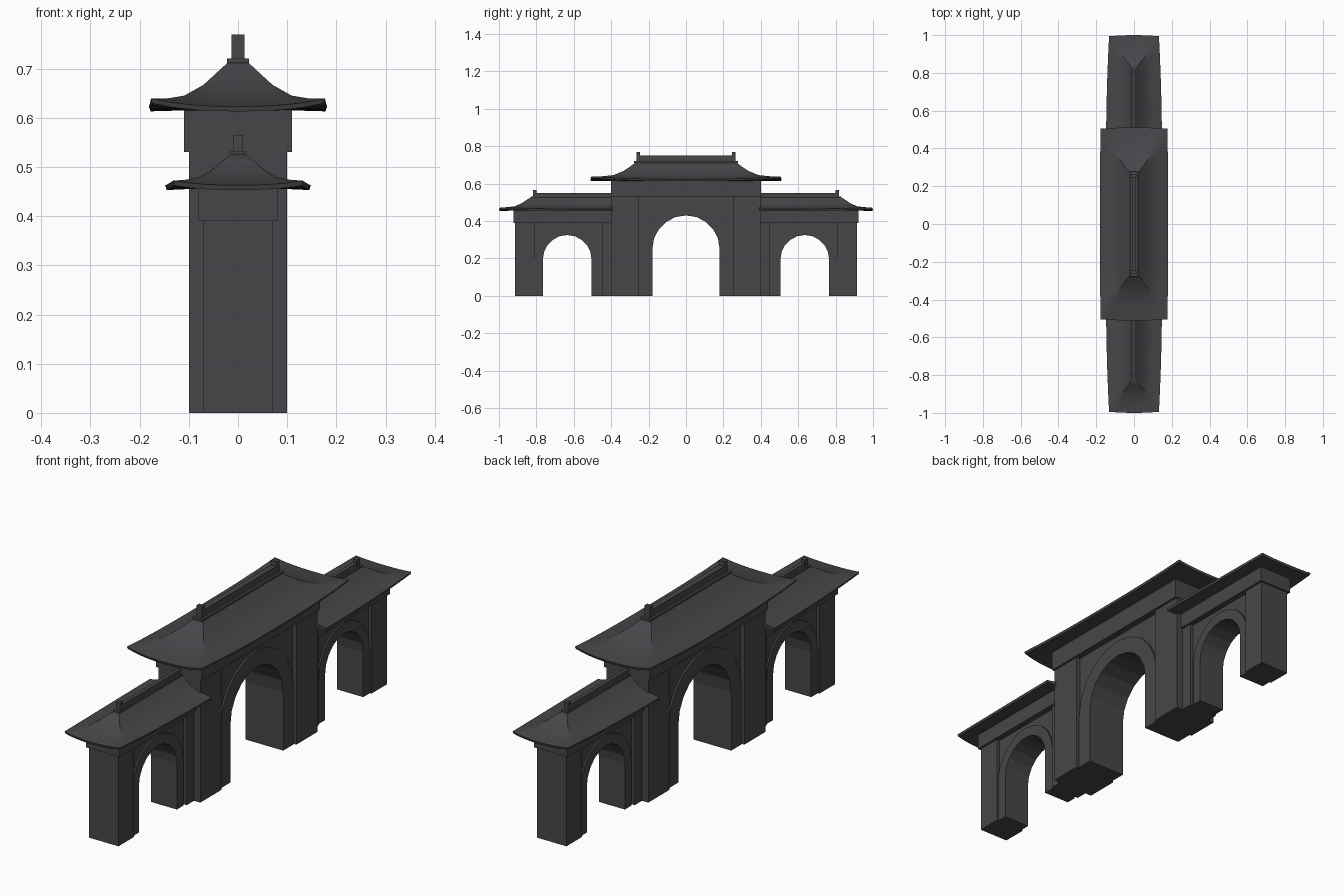
import bpy, bmesh, math

if "Cube" in bpy.data.objects:
    bpy.data.objects.remove(bpy.data.objects["Cube"])

mat = bpy.data.materials.new("dark_grey_stone")
mat.diffuse_color = (0.062, 0.061, 0.068, 1)
mat.use_nodes = True
mat.node_tree.nodes["Principled BSDF"].inputs["Base Color"].default_value = mat.diffuse_color


def finish(name, bm, smooth=False):
    """Make an object that is mirrored to the other half of the gate."""
    bmesh.ops.recalc_face_normals(bm, faces=bm.faces)
    me = bpy.data.meshes.new(name)
    bm.to_mesh(me)
    bm.free()
    me.materials.append(mat)
    ob = bpy.data.objects.new(name, me)
    bpy.context.collection.objects.link(ob)
    if smooth:
        bpy.ops.object.select_all(action='DESELECT')
        ob.select_set(True)
        bpy.context.view_layer.objects.active = ob
        bpy.ops.object.shade_smooth_by_angle(angle=math.radians(35))
    m = ob.modifiers.new("mirror", 'MIRROR')
    m.use_axis = (False, True, False)
    return ob


def prism(name, outline, hx, skip_y0=False):
    """Extrude a (y, z) outline through x from -hx to hx."""
    bm = bmesh.new()
    a = [bm.verts.new((-hx, y, z)) for y, z in outline]
    b = [bm.verts.new((hx, y, z)) for y, z in outline]
    bm.faces.new(a)
    bm.faces.new(b[::-1])
    n = len(a)
    for i in range(n):
        j = (i + 1) % n
        if skip_y0 and abs(outline[i][0]) + abs(outline[j][0]) < 1e-5:
            continue
        bm.faces.new((a[i], a[j], b[j], b[i]))
    return finish(name, bm)


def box(name, hx, y0, y1, z0, z1):
    return prism(name, [(y0, z0), (y1, z0), (y1, z1), (y0, z1)], hx, True)


def arch_line(c, r, spring, a0, a1, n):
    return [(c + r * math.cos(a0 + (a1 - a0) * i / n),
             spring + r * math.sin(a0 + (a1 - a0) * i / n)) for i in range(n + 1)]


def arch(name, c, r, ro, spring, top, y0, y1, wall_hx, trim_hx, half):
    """Wall with an arched opening plus a raised surround."""
    end, n = (math.pi / 2, 5) if half else (math.pi, 10)
    inner = [(c + r, 0)] + arch_line(c, r, spring, 0, end, n)
    outer = [(c + ro, 0)] + arch_line(c, ro, spring, 0, end, n)
    if half:
        inner[-1], outer[-1] = (0, spring + r), (0, spring + ro)
        wall = inner + [(0, top), (y1, top), (y1, 0)]
    else:
        inner.append((c - r, 0))
        outer.append((c - ro, 0))
        wall = inner + [(y0, 0), (y0, top), (y1, top), (y1, 0)]
    prism(name + "_arch_wall", wall, wall_hx, half)
    prism(name + "_arch_surround", inner + outer[::-1], trim_hx, half)


def roof(name, y0, rings, wall, capped):
    """Half hipped roof: rings of (half_x, y_end, z, corner_lift, pinch)."""
    bm = bmesh.new()
    N, M = 10, 8

    def ring(hx, y1, z, lift, pinch):
        pts = []
        for i in range(N + 1):
            s = i / N
            pts.append((hx - pinch * s * s, y0 + (y1 - y0 - 0.006 * (lift > 0)) * s, z + lift * s ** 2.5))
        cx = hx - pinch
        for i in range(1, M):
            u = 1 - 2 * i / M
            pts.append((cx * u, y1 - 0.006 * (lift > 0) * u * u, z + lift * abs(u) ** 2.5))
        pts += [(-x, y, zz) for x, y, zz in pts[N::-1]]
        return [bm.verts.new(p) for p in pts]

    hx, y1, z, lift, pinch = rings[-1]
    under = [(hx - 0.003, y1 - 0.003, z - 0.01, lift, pinch), wall]
    rs = [ring(*r) for r in rings + under]
    for a, b in zip(rs, rs[1:]):
        for i in range(len(a) - 1):
            bm.faces.new((a[i], a[i + 1], b[i + 1], b[i]))
    bm.faces.new(rs[0])
    bm.faces.new(rs[-1])
    if capped:
        bm.faces.new([r[0] for r in rs] + [r[-1] for r in rs[::-1]])
    finish(name, bm, True)


# Central gate: arch, piers and upper block
arch("central", 0, 0.18, 0.25, 0.25, 0.53, 0, 0.26, 0.082, 0.09, True)
box("central_pier", 0.10, 0.255, 0.40, 0, 0.53)
box("central_upper_block", 0.11, 0, 0.402, 0.53, 0.62)

# Side gates
arch("side", 0.635, 0.13, 0.175, 0.195, 0.395, 0.44, 0.815, 0.055, 0.062, False)
box("side_inner_pier", 0.07, 0.39, 0.45, 0, 0.395)
box("side_outer_pier", 0.07, 0.81, 0.915, 0, 0.395)
box("side_upper_block", 0.08, 0.39, 0.922, 0.39, 0.46)

# Sweeping roofs
roof("central_roof", 0,
     [(0.020, 0.270, 0.713, 0, 0), (0.045, 0.300, 0.690, 0, 0),
      (0.070, 0.335, 0.667, 0, 0), (0.110, 0.395, 0.642, 0.003, 0.001),
      (0.147, 0.455, 0.630, 0.009, 0.002), (0.181, 0.511, 0.623, 0.016, 0.004)],
     (0.108, 0.40, 0.615, 0, 0), False)
roof("side_roof", 0.39,
     [(0.015, 0.832, 0.526, 0, 0), (0.033, 0.855, 0.511, 0, 0),
      (0.055, 0.882, 0.493, 0, 0.001), (0.083, 0.920, 0.477, 0.002, 0.004),
      (0.115, 0.960, 0.469, 0.005, 0.009), (0.148, 1.000, 0.463, 0.009, 0.016)],
     (0.078, 0.92, 0.456, 0, 0), True)

# Ridges: base strip, ridge wall and end post
for name, y0, y1, z, w, h in (("central", 0, 0.265, 0.711, 0.013, 0.039),
                              ("side", 0.39, 0.818, 0.523, 0.009, 0.028)):
    box(name + "_ridge_base", w * 1.7, y0, y1 + 0.012, z, z + 0.009)
    box(name + "_ridge", w * 0.9, y0, y1 - 0.01, z, z + h)
    box(name + "_ridge_end_post", w, y1 - 0.02, y1, z, z + h * 1.5)
